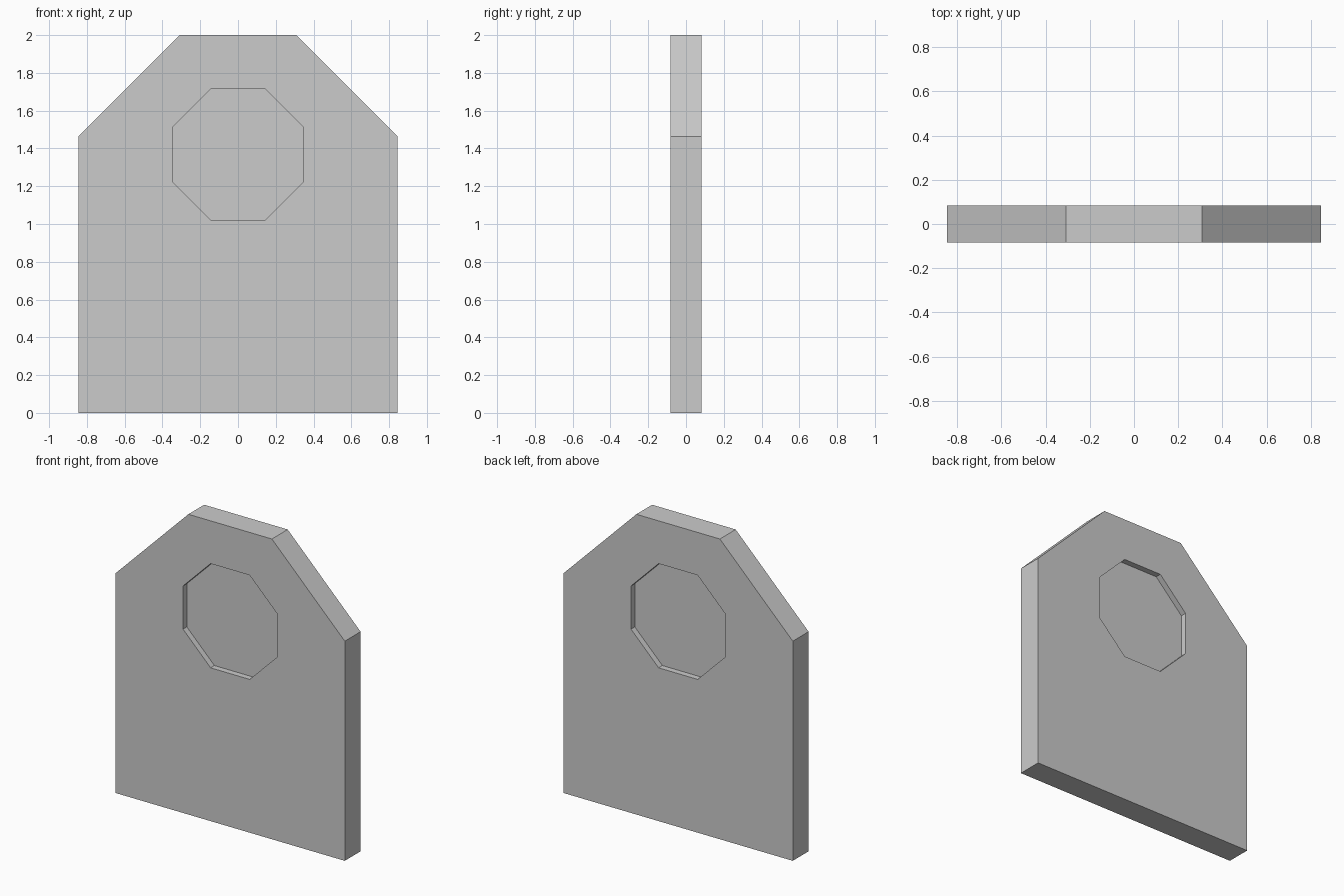
import bpy
import bmesh
import math

if "Cube" in bpy.data.objects:
    bpy.data.objects.remove(bpy.data.objects["Cube"])

HALF_T = 0.083       # half thickness of the plate
RECESS = 0.04        # depth of each octagonal recess


def prism(name, profile, y0, y1):
    """Extrude an (x, z) profile from y0 to y1."""
    bm = bmesh.new()
    face = bm.faces.new([bm.verts.new((x, y0, z)) for x, z in profile])
    ext = bmesh.ops.extrude_face_region(bm, geom=[face])
    verts = [v for v in ext["geom"] if isinstance(v, bmesh.types.BMVert)]
    bmesh.ops.translate(bm, verts=verts, vec=(0, y1 - y0, 0))
    bmesh.ops.recalc_face_normals(bm, faces=bm.faces)
    mesh = bpy.data.meshes.new(name)
    bm.to_mesh(mesh)
    bm.free()
    obj = bpy.data.objects.new(name, mesh)
    bpy.context.collection.objects.link(obj)
    return obj


# Plate with chamfered top corners
right = [(0.845, 0), (0.845, 1.463), (0.308, 2)]
plate = prism("plate", right + [(-x, z) for x, z in reversed(right)], -HALF_T, HALF_T)

# Matching octagonal recesses on the front and back
radius = 0.347 / math.cos(math.pi / 8)
angles = [math.pi / 8 + i * math.pi / 4 for i in range(8)]
octagon = [(radius * math.cos(a), 1.368 + radius * math.sin(a)) for a in angles]
for side, sign in (("front", -1), ("back", 1)):
    cutter = prism(side + "_recess_cutter", octagon,
                   sign * (HALF_T - RECESS), sign * (HALF_T + 0.1))
    cutter.hide_render = True
    cutter.hide_set(True)
    mod = plate.modifiers.new(side + "_recess", 'BOOLEAN')
    mod.operation = 'DIFFERENCE'
    mod.solver = 'EXACT'
    mod.object = cutter
